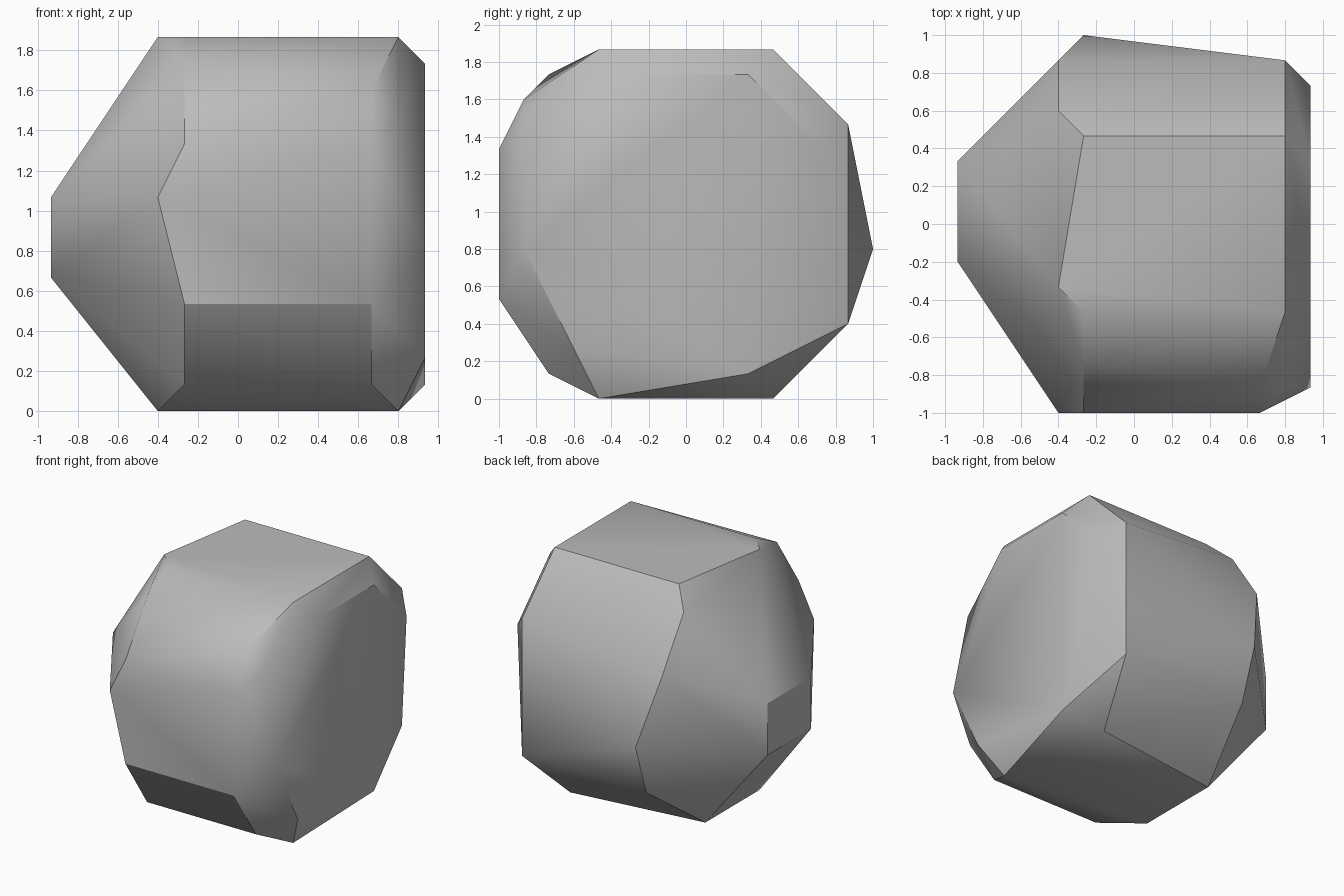
import bpy
import bmesh
import math

default_cube = bpy.data.objects.get("Cube")
if default_cube:
    bpy.data.objects.remove(default_cube, do_unlink=True)

UNIT = 1 / 15  # chiselling grid of the boulder

# Corners of the boulder as cross-sections along x: (y, z) in grid units
sections = {
    -14: [(-3, 10), (-3, 16), (5, 10), (5, 16)],
    -6: [(-15, 16), (-5, 28), (9, 26), (13, 20), (5, 0), (-5, 0)],
    -4: [(-15, 8), (-15, 20), (-11, 26), (-7, 28), (7, 28),
         (15, 12), (13, 6), (-11, 2)],
    10: [(-15, 8), (-15, 20), (-13, 24), (-11, 2), (7, 0)],
    12: [(-7, 28), (7, 28), (13, 22), (13, 6), (-13, 22), (-7, 0)],
    14: [(-13, 12), (-9, 4), (5, 2), (11, 20), (5, 26), (-5, 26)],
}

# Plain grey stone
stone = bpy.data.materials.new("grey_stone")
stone.use_nodes = True
grey = (0.5, 0.5, 0.5, 1)
stone.diffuse_color = grey
for node in stone.node_tree.nodes:
    if node.type == 'BSDF_PRINCIPLED':
        node.inputs["Base Color"].default_value = grey
        node.inputs["Roughness"].default_value = 0.9

# Wrap the corners in a faceted shell
bm = bmesh.new()
for x, corners in sections.items():
    for y, z in corners:
        bm.verts.new((x * UNIT, y * UNIT, z * UNIT))
bmesh.ops.convex_hull(bm, input=bm.verts[:])
loose = [v for v in bm.verts if not v.link_faces]
bmesh.ops.delete(bm, geom=loose, context='VERTS')
bmesh.ops.dissolve_limit(bm, angle_limit=math.radians(1),
                         verts=bm.verts[:], edges=bm.edges[:])
bmesh.ops.recalc_face_normals(bm, faces=bm.faces[:])

mesh = bpy.data.meshes.new("boulder")
bm.to_mesh(mesh)
bm.free()
mesh.materials.append(stone)
boulder = bpy.data.objects.new("boulder", mesh)
bpy.context.collection.objects.link(boulder)

# Soften shallow facets and keep the steep ones crisp
bpy.ops.object.select_all(action='DESELECT')
boulder.select_set(True)
bpy.context.view_layer.objects.active = boulder
bpy.ops.object.shade_smooth_by_angle(angle=math.radians(32))
